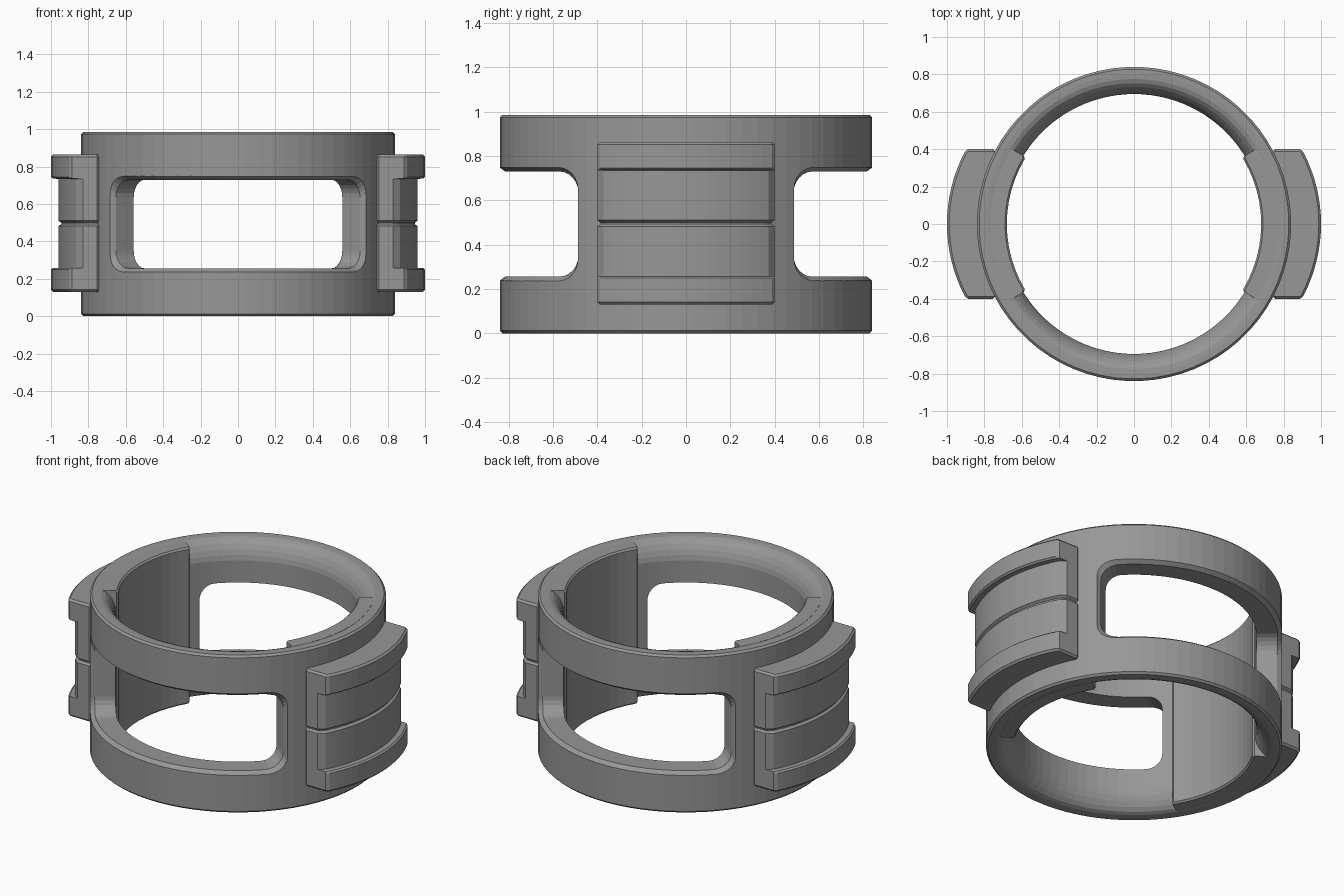
import bpy, bmesh
from math import sin, cos, radians, asin

if "Cube" in bpy.data.objects:
    bpy.data.objects.remove(bpy.data.objects["Cube"])

H = 0.985
MID = H / 2

grey = bpy.data.materials.new("dark_grey")
grey.diffuse_color = (0.31, 0.31, 0.31, 1)
grey.use_nodes = True
grey.node_tree.nodes["Principled BSDF"].inputs["Base Color"].default_value = grey.diffuse_color


def loft(name, layers, closed=False):
    """Skin equal-length point loops; cap the ends, or close into a ring."""
    bm = bmesh.new()
    loops = [[bm.verts.new(p) for p in layer] for layer in layers]
    n = len(loops[0])
    pairs = list(zip(loops, loops[1:]))
    if closed:
        pairs.append((loops[-1], loops[0]))
    else:
        bm.faces.new(loops[0])
        bm.faces.new(loops[-1])
    for a, b in pairs:
        for i in range(n):
            j = (i + 1) % n
            bm.faces.new((a[i], a[j], b[j], b[i]))
    bmesh.ops.recalc_face_normals(bm, faces=bm.faces[:])
    me = bpy.data.meshes.new(name)
    bm.to_mesh(me)
    bm.free()
    me.materials.append(grey)
    ob = bpy.data.objects.new(name, me)
    bpy.context.collection.objects.link(ob)
    return ob


def activate(ob):
    bpy.ops.object.select_all(action='DESELECT')
    ob.select_set(True)
    bpy.context.view_layer.objects.active = ob


def polar(r, deg, z):
    return (r * cos(radians(deg)), r * sin(radians(deg)), z)


# Ring body: revolved section with flared inner lips
half = [(0.695, 0.868), (0.702, 0.898), (0.715, 0.928), (0.733, 0.955),
        (0.753, 0.974), (0.775, H - 0.002), (0.80, H), (0.828, H), (0.84, H - 0.012)]
section = half + [(r, H - z) for r, z in reversed(half)]
SEG = 72
ring = loft("ring_body", [[polar(r, 360 * (k + 0.5) / SEG, z) for r, z in section]
                          for k in range(SEG)], closed=True)


# Window cutters: rounded openings with radial sides and an outer chamfer
def columns(grow):
    """(angle, half height) pairs across the window, widened by grow."""
    a, h, rt, rz = 53.4 + 1.2 * grow, 0.237 + 0.022 * grow, 7.5, 0.095
    side = [(a - rt + rt * cos(radians(15 * k)), h - rz + rz * sin(radians(15 * k)))
            for k in range(7)]
    span = a - rt
    middle = [(span * (1 - 2 * i / 24), h) for i in range(1, 24)]
    return side + middle + [(-t, v) for t, v in reversed(side)]


def cutter(name, facing, r0, g0, r1, g1):
    layers = []
    for (t0, h0), (t1, h1) in zip(columns(g0), columns(g1)):
        layers.append([polar(r0, facing + t0, MID - h0), polar(r0, facing + t0, MID + h0),
                       polar(r1, facing + t1, MID + h1), polar(r1, facing + t1, MID - h1)])
    return loft(name, layers)


for facing in (-90, 90):
    for args in ((0.55, 0, 0.95, 0), (0.80, -0.5, 0.905, 3.0)):
        cut = cutter("window_cutter", facing, *args)
        cut.hide_render = True
        activate(ring)
        mod = ring.modifiers.new("window", 'BOOLEAN')
        mod.operation, mod.solver, mod.object = 'DIFFERENCE', 'EXACT', cut
        bpy.ops.object.modifier_apply(modifier=mod.name)
        bpy.data.objects.remove(cut)


# Plan outline of a side clamp block, with cut corners
def clamp_outline(side, z, r, inset, corner_y, corner_x):
    y_end = 0.40 - inset
    cx, rad = 0.17, r - 0.17
    a = asin((corner_y - inset) / rad)
    arc = [(cx + rad * cos(a * (i / 8 - 1)), rad * sin(a * (i / 8 - 1))) for i in range(17)]
    inner = [(0.825 * cos(0.455 * (1 - i / 8)), 0.825 * sin(0.455 * (1 - i / 8)))
             for i in range(17)]
    pts = ([(0.738, 0.015 - y_end), (0.753, -y_end), (corner_x, -y_end)] + arc
           + [(corner_x, y_end), (0.753, y_end), (0.738, y_end - 0.015)] + inner)
    return [(side * x, y, z) for x, y in pts]


# Inner pad outline: annular sector with small cut corners
def pad_outline(side, z, inset):
    r, a, c = 0.68 + inset, 31.6, 0.8
    pts = [(0.772, -a), (r + 0.01, -a)]
    pts += [(r, (a - c) * (i / 6 - 1)) for i in range(13)]
    pts += [(r + 0.01, a), (0.772, a)]
    pts += [(0.772, a * (1 - i / 6)) for i in range(1, 12)]
    return [(side * x, y, z) for x, y, z in (polar(rr, t, z) for rr, t in pts)]


LIP, RECESS = (0.387, 0.887), (0.372, 0.83)
clamp_rows = [(0.004, 0.945, 0.014, *RECESS), (0.014, 0.96, 0, *RECESS),
              (0.238, 0.96, 0, *RECESS), (0.239, 0.99, 0, *LIP),
              (0.248, 1.0, 0, *LIP), (0.355, 1.0, 0, *LIP),
              (0.367, 0.988, 0.012, *LIP)]
pad_rows = [(0.002, 0.01), (0.012, 0), (H - 0.012, 0), (H - 0.002, 0.01)]

for side, label in ((1, "right"), (-1, "left")):
    # Outer clamp: lipped upper and lower halves with a groove between
    rows = [(MID + 0.004 - dz, *rest) for dz, *rest in reversed(clamp_rows)]
    rows += [(MID + 0.004 + dz, *rest) for dz, *rest in clamp_rows]
    loft(label + "_clamp", [clamp_outline(side, *row) for row in rows])
    # Inner gripping pad
    loft(label + "_inner_pad", [pad_outline(side, *row) for row in pad_rows])
